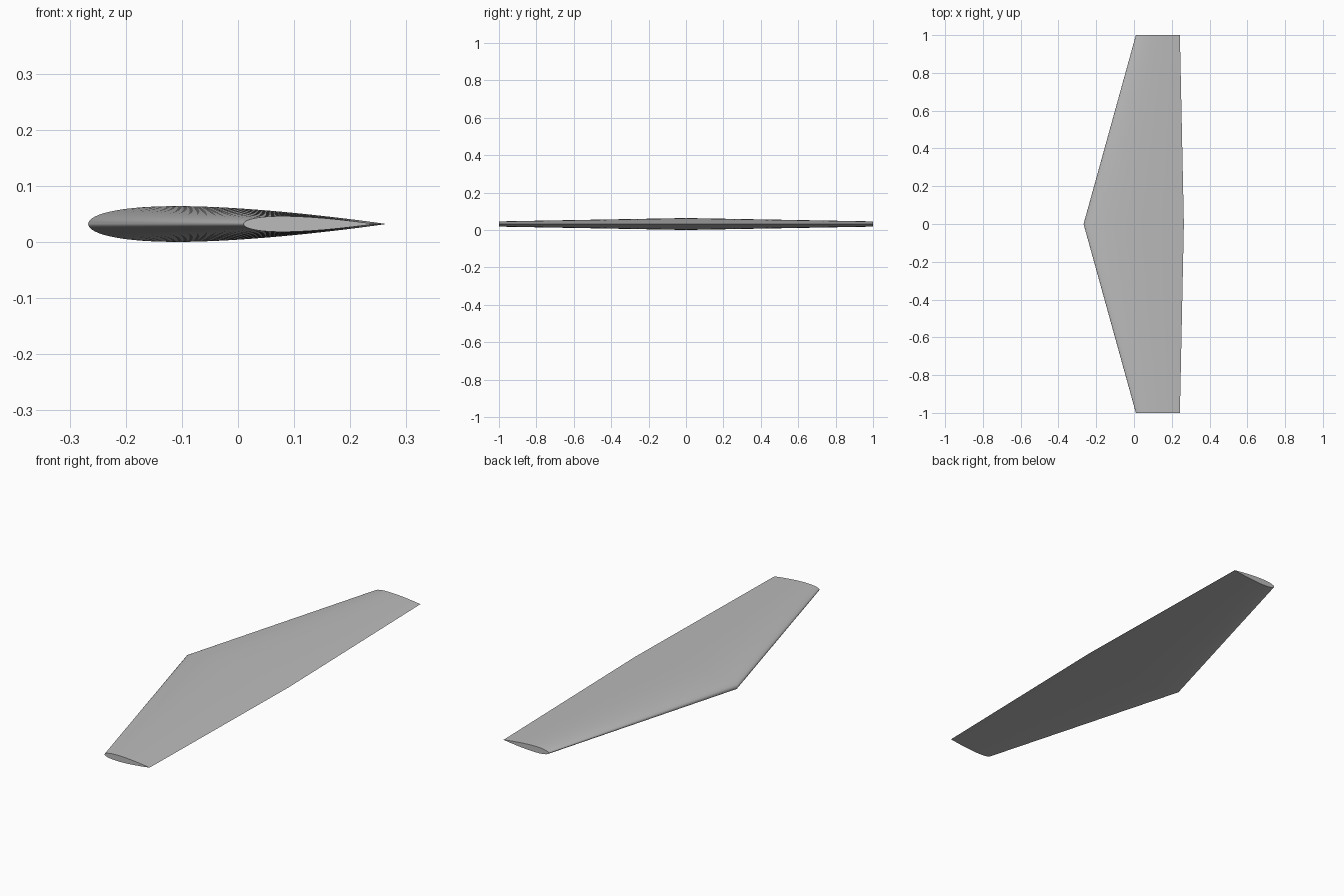
import bpy, bmesh, math

cube = bpy.data.objects.get("Cube")
if cube:
    bpy.data.objects.remove(cube, do_unlink=True)

# Flat grey skin
grey = bpy.data.materials.new("wing_grey")
grey.use_nodes = True
colour = (0.5, 0.5, 0.5, 1)
grey.diffuse_color = colour
grey.node_tree.nodes["Principled BSDF"].inputs["Base Color"].default_value = colour

STEPS = 40          # points along each side of the section
THICKNESS = 0.12    # thickness as a share of the chord
MID_Z = 0.032


def half_thickness(t):
    """Symmetric aerofoil with a closed trailing edge."""
    return 5 * THICKNESS * (0.2969 * math.sqrt(t) - 0.126 * t - 0.3516 * t**2
                            + 0.2843 * t**3 - 0.1036 * t**4)


def section(bm, y, nose, tail):
    """Ring of vertices: over the top from nose to tail, back underneath."""
    chord = tail - nose
    ring = []
    for i in range(2 * STEPS):
        t = (1 - math.cos(math.pi * i / STEPS)) / 2
        side = 1 if i <= STEPS else -1
        z = MID_Z + side * chord * half_thickness(t)
        ring.append(bm.verts.new((nose + t * chord, y, z)))
    return ring


# Tapered wing: tip, root, tip
bm = bmesh.new()
tip, root = (0.01, 0.243), (-0.267, 0.264)
rings = [section(bm, y, *ends) for y, ends in ((-1, tip), (0, root), (1, tip))]
for a, b in zip(rings, rings[1:]):
    for i in range(len(a)):
        j = (i + 1) % len(a)
        bm.faces.new((a[i], a[j], b[j], b[i]))
# Flat tip caps
bm.faces.new(rings[0])
bm.faces.new(rings[-1])
bmesh.ops.recalc_face_normals(bm, faces=bm.faces)

mesh = bpy.data.meshes.new("wing")
bm.to_mesh(mesh)
bm.free()
mesh.materials.append(grey)
wing = bpy.data.objects.new("wing", mesh)
bpy.context.collection.objects.link(wing)
bpy.context.view_layer.objects.active = wing
wing.select_set(True)
bpy.ops.object.shade_smooth_by_angle(angle=math.radians(30))
